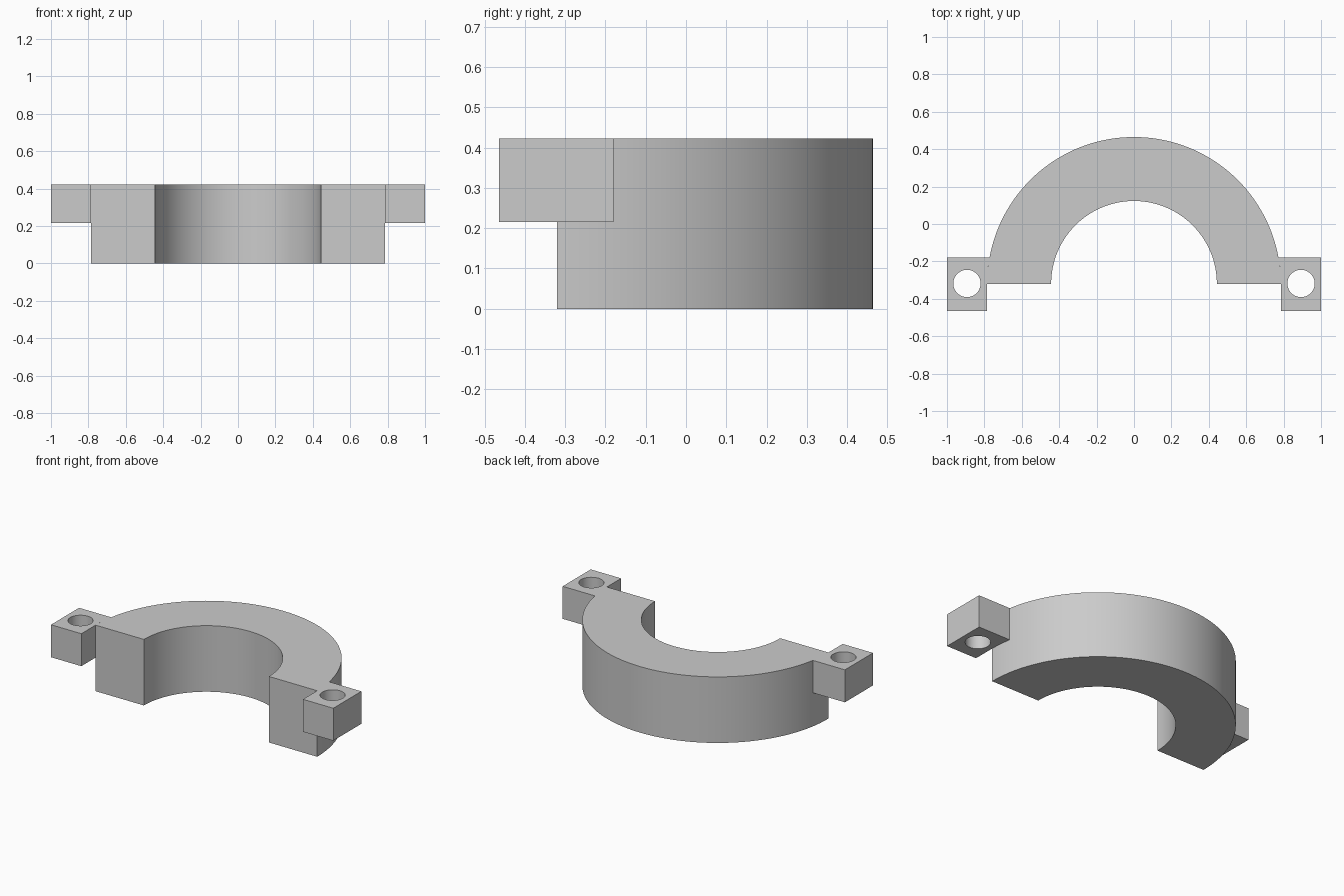
import bpy, bmesh
from math import sin, cos, pi, asin, radians

cube = bpy.data.objects.get("Cube")
if cube:
    bpy.data.objects.remove(cube, do_unlink=True)

# Main dimensions
AXIS_Y = -0.32
R_OUT, R_IN = 0.785, 0.443
TOP, LUG_BOTTOM = 0.423, 0.215
LUG_BACK, LUG_FRONT = -0.18, -0.464
HOLE_X, HOLE_Y, HOLE_R = 0.893, -0.318, 0.073

grey = bpy.data.materials.new("plain_grey")
grey.use_nodes = True
colour = (0.6, 0.6, 0.6, 1)
grey.diffuse_color = colour
grey.node_tree.nodes["Principled BSDF"].inputs["Base Color"].default_value = colour


def arc(radius, start, end, steps, cx=0, cy=AXIS_Y):
    angles = [start + (end - start) * i / steps for i in range(steps + 1)]
    return [(cx + radius * cos(a), cy + radius * sin(a)) for a in angles]


def prism(name, loops, bottom, top):
    """Fill closed outlines (later ones are holes) and extrude them upward."""
    bm = bmesh.new()
    edges = []
    for loop in loops:
        verts = [bm.verts.new((x, y, bottom)) for x, y in loop]
        edges += [bm.edges.new((v, verts[i - 1])) for i, v in enumerate(verts)]
    bmesh.ops.triangle_fill(bm, edges=edges, use_beauty=True)
    result = bmesh.ops.extrude_face_region(bm, geom=bm.faces[:], use_keep_orig=True)
    raised = [g for g in result["geom"] if isinstance(g, bmesh.types.BMVert)]
    bmesh.ops.translate(bm, verts=raised, vec=(0, 0, top - bottom))
    bmesh.ops.recalc_face_normals(bm, faces=bm.faces[:])
    mesh = bpy.data.meshes.new(name)
    bm.to_mesh(mesh)
    bm.free()
    mesh.materials.append(grey)
    obj = bpy.data.objects.new(name, mesh)
    bpy.context.collection.objects.link(obj)
    bpy.ops.object.select_all(action="DESELECT")
    obj.select_set(True)
    bpy.context.view_layer.objects.active = obj
    bpy.ops.object.shade_smooth_by_angle(angle=radians(30))
    return obj


# Half ring body
prism("half_ring", [arc(R_OUT, 0, pi, 96) + arc(R_IN, pi, 0, 72)], 0, TOP)

# Bolt lugs, fitted against the curved outside of the ring
meet = asin((LUG_BACK - AXIS_Y) / R_OUT)
outline = [(R_OUT, LUG_FRONT), (1, LUG_FRONT), (1, LUG_BACK)] + arc(R_OUT, meet, 0, 6)
hole = arc(HOLE_R, 0, 2 * pi, 48, HOLE_X, HOLE_Y)[:-1]
for name, side in (("left_lug", 1), ("right_lug", -1)):
    loops = [[(side * x, y) for x, y in loop] for loop in (outline, hole)]
    prism(name, loops, LUG_BOTTOM, TOP)
